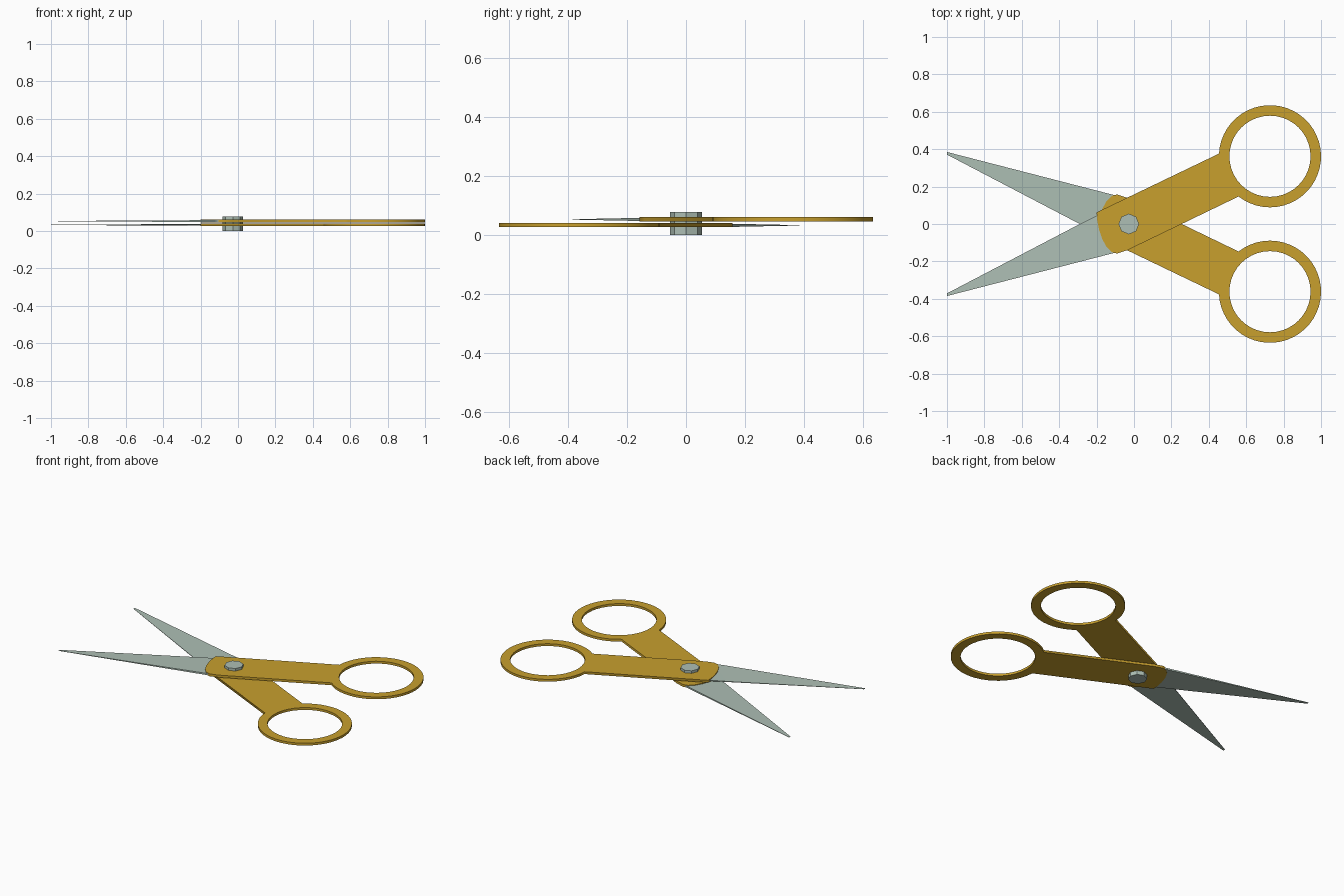
import bpy, bmesh, math

if "Cube" in bpy.data.objects:
    bpy.data.objects.remove(bpy.data.objects["Cube"])


def material(name, rgb):
    m = bpy.data.materials.new(name)
    m.diffuse_color = (*rgb, 1)
    m.use_nodes = True
    m.node_tree.nodes["Principled BSDF"].inputs["Base Color"].default_value = m.diffuse_color
    return m


GOLD = material("gold handle", (0.58, 0.35, 0.027))
STEEL = material("grey green steel", (0.42, 0.52, 0.46))


def finish(name, mesh, mat):
    mesh.materials.clear()
    mesh.materials.append(mat)
    for p in mesh.polygons:
        p.material_index = 0
    ob = bpy.data.objects.new(name, mesh)
    bpy.context.collection.objects.link(ob)
    bm = bmesh.new()
    bm.from_mesh(mesh)
    bmesh.ops.remove_doubles(bm, verts=bm.verts, dist=1e-5)
    bmesh.ops.recalc_face_normals(bm, faces=bm.faces)
    bm.to_mesh(mesh)
    bm.free()
    return ob


def arc(cx, cy, r, a0, a1, n):
    angles = [math.radians(a0 + (a1 - a0) * i / n) for i in range(n + 1)]
    return [(cx + r * math.cos(a), cy + r * math.sin(a)) for a in angles]


# Flat plate cut from an outline with holes
def plate(name, loops, z, thick, mat):
    cu = bpy.data.curves.new(name + "_profile", 'CURVE')
    cu.dimensions = '2D'
    cu.fill_mode = 'BOTH'
    cu.extrude = thick / 2
    for pts in loops:
        sp = cu.splines.new('POLY')
        sp.points.add(len(pts) - 1)
        for p, (x, y) in zip(sp.points, pts):
            p.co = (x, y, 0, 1)
        sp.use_cyclic_u = True
    tmp = bpy.data.objects.new("profile_helper", cu)
    bpy.context.collection.objects.link(tmp)
    bpy.context.view_layer.update()
    dg = bpy.context.evaluated_depsgraph_get()
    mesh = bpy.data.meshes.new_from_object(tmp.evaluated_get(dg))
    bpy.data.objects.remove(tmp)
    for v in mesh.vertices:
        v.co.z += z
    return finish(name, mesh, mat)


# Tapered blade: thick at the handle, thin at the tip and cutting edge
def blade(name, s, z):
    # x, y, half thickness
    outline = [(-0.08, -0.148, 0.0055), (-1.0, -0.385, 0.0006),
               (-1.0, -0.371, 0.0004), (-0.29, 0.0, 0.002),
               (-0.18, 0.055, 0.003), (-0.08, 0.08, 0.0055)]
    bm = bmesh.new()
    lo = [bm.verts.new((x, y * s, z - h)) for x, y, h in outline]
    hi = [bm.verts.new((x, y * s, z + h)) for x, y, h in outline]
    bm.faces.new(hi)
    bm.faces.new(lo[::-1])
    n = len(outline)
    for i in range(n):
        j = (i + 1) % n
        bm.faces.new((lo[i], lo[j], hi[j], hi[i]))
    bmesh.ops.triangulate(bm, faces=[f for f in bm.faces if len(f.verts) > 4])
    mesh = bpy.data.meshes.new(name)
    bm.to_mesh(mesh)
    bm.free()
    # drop coincident-free cleanup distance problems by linking directly
    return finish(name, mesh, STEEL)


# Handle outline: straight arm, finger ring, rounded pivot end
cx, cy = 0.727, 0.362
outer = ([(-0.035, -0.14)] + arc(cx, cy, 0.273, -128, 177, 40) +
         [(-0.2, 0.062), (-0.197, 0.02), (-0.187, -0.03), (-0.17, -0.08),
          (-0.147, -0.122), (-0.12, -0.15), (-0.09, -0.158)])
hole = arc(cx, cy, 0.217, 0, 351, 39)

# Two halves, mirrored across y and stacked
for label, s, z in (("upper", 1, 0.0535), ("lower", -1, 0.0335)):
    loops = [[(x, y * s) for x, y in pts] for pts in (outer, hole)]
    plate(label + "_handle", loops, z, 0.015, GOLD)
    blade(label + "_blade", s, z - 0.001)

# Octagonal pivot pin
bm = bmesh.new()
bmesh.ops.create_cone(bm, cap_ends=True, segments=8, radius1=0.055,
                      radius2=0.055, depth=0.077)
for v in bm.verts:
    v.co.x -= 0.028
    v.co.z += 0.0385
me = bpy.data.meshes.new("pivot_pin")
bm.to_mesh(me)
bm.free()
finish("pivot_pin", me, STEEL)
